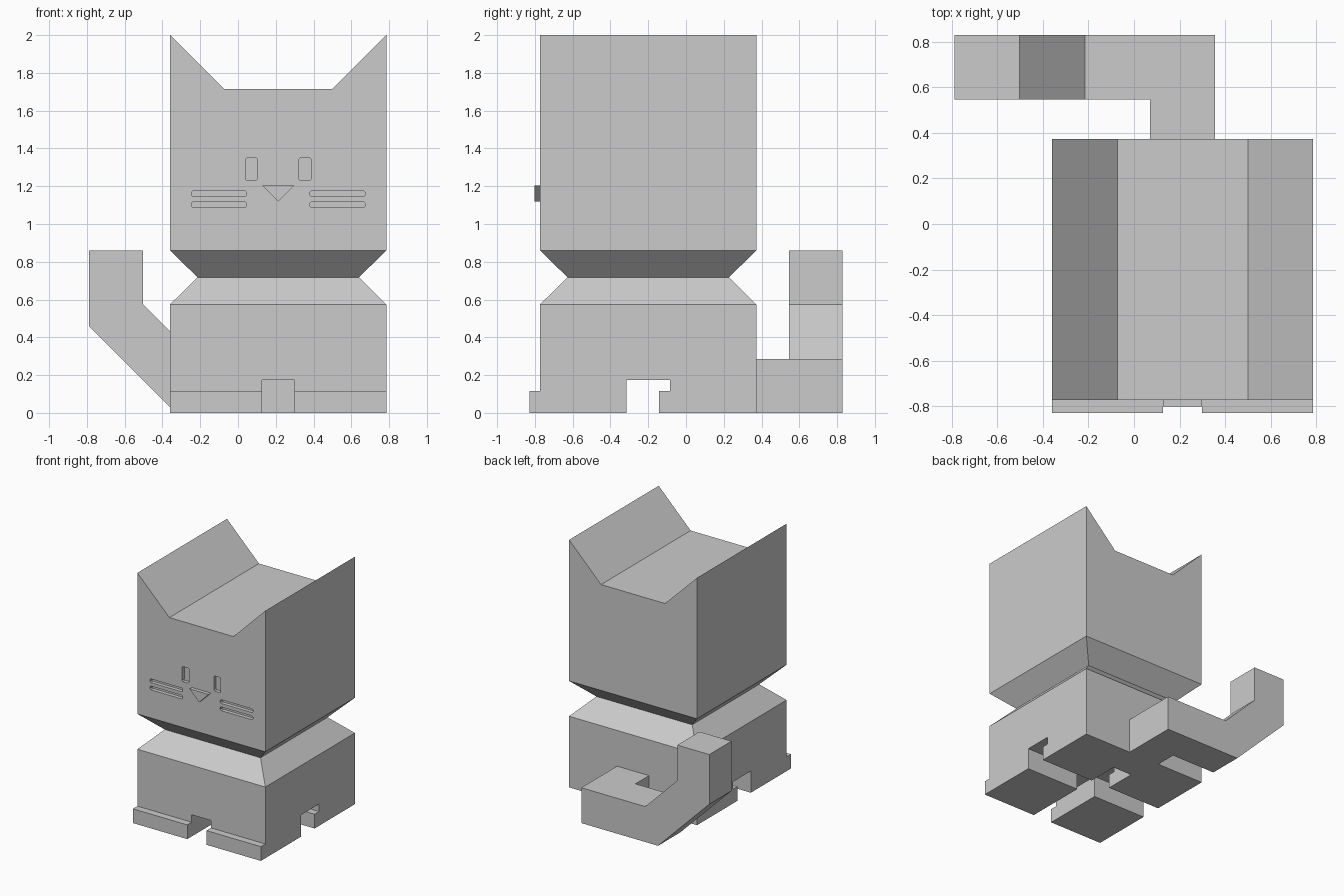
import bpy
import bmesh

if "Cube" in bpy.data.objects:
    bpy.data.objects.remove(bpy.data.objects["Cube"], do_unlink=True)

# Single material
GREY = (0.6, 0.6, 0.6, 1.0)
grey = bpy.data.materials.new("plain_grey")
grey.use_nodes = True
grey.diffuse_color = GREY
grey.node_tree.nodes["Principled BSDF"].inputs["Base Color"].default_value = GREY

# Main block extents
CX, CY, HALF = 0.213, -0.2, 0.572
LEFT, RIGHT = CX + HALF, CX - HALF
FRONT, BACK = CY - HALF, CY + HALF
GAP = 0.086          # half width of the gap between the legs


def finish(name, bm):
    bmesh.ops.recalc_face_normals(bm, faces=bm.faces)
    mesh = bpy.data.meshes.new(name)
    bm.to_mesh(mesh)
    bm.free()
    mesh.materials.append(grey)
    obj = bpy.data.objects.new(name, mesh)
    bpy.context.collection.objects.link(obj)
    return obj


def prism(name, profile, y0, y1):
    """Extrude an x-z outline along y."""
    bm = bmesh.new()
    face = bm.faces.new([bm.verts.new((x, y0, z)) for x, z in profile])
    out = bmesh.ops.extrude_face_region(bm, geom=[face])
    moved = [v for v in out["geom"] if isinstance(v, bmesh.types.BMVert)]
    bmesh.ops.translate(bm, verts=moved, vec=(0, y1 - y0, 0))
    return finish(name, bm)


def box(name, x0, x1, y0, y1, z0, z1):
    return prism(name, [(x0, z0), (x1, z0), (x1, z1), (x0, z1)], y0, y1)


def slot(name, x, z, w, h, depth=0.03, c=0.008):
    """Soft-cornered cutter for a slot in the face."""
    outline = []
    for sx, sz in ((1, 1), (-1, 1), (-1, -1), (1, -1)):
        corner = [(x + sx * w / 2, z + sz * (h / 2 - c)),
                  (x + sx * (w / 2 - c), z + sz * h / 2)]
        outline += corner if sx * sz > 0 else corner[::-1]
    return prism(name, outline, FRONT - 0.1, FRONT + depth)


def carve(target, cutters):
    bpy.context.view_layer.objects.active = target
    for cutter in cutters:
        mod = target.modifiers.new("carve", "BOOLEAN")
        mod.operation = "DIFFERENCE"
        mod.solver = "EXACT"
        mod.object = cutter
        bpy.ops.object.modifier_apply(modifier=mod.name)
        bpy.data.objects.remove(cutter, do_unlink=True)


# Torso and pinched neck, stacked square rings
bm = bmesh.new()
rings = []
for z, r in ((0, HALF), (0.575, HALF), (0.718, 0.428), (0.86, HALF)):
    rings.append([bm.verts.new((CX + sx * r, CY + sy * r, z))
                  for sx, sy in ((-1, -1), (1, -1), (1, 1), (-1, 1))])
for low, high in zip(rings, rings[1:]):
    for i in range(4):
        j = (i + 1) % 4
        bm.faces.new((low[i], low[j], high[j], high[i]))
bm.faces.new(rings[0])
bm.faces.new(rings[-1])
torso = finish("torso", bm)

# Gaps between the legs
carve(torso, [
    box("side_gap", -1, 1.5, -0.315, -0.086, -0.1, 0.175),
    box("front_gap", CX - GAP, CX + GAP, -1, 0.115, -0.1, 0.175),
])

# Toes in front of each leg
for row, y in (("front", FRONT), ("back", -0.086)):
    box(row + "_left_toe", CX + GAP, LEFT, y - 0.057, y, 0, 0.115)
    box(row + "_right_toe", RIGHT, CX - GAP, y - 0.057, y, 0, 0.115)

# Head with two ridge-shaped ears
EAR, CROWN = 0.286, 1.715
head = prism("head", [(RIGHT, 0.86), (LEFT, 0.86), (LEFT, 2), (LEFT - EAR, CROWN),
                      (RIGHT + EAR, CROWN), (RIGHT, 2)], FRONT, BACK)

# Eyes and whiskers cut into the face
cutters = []
for side in (-1, 1):
    cutters.append(slot("eye", CX + side * 0.142, 1.29, 0.062, 0.122))
    for z in (1.16, 1.102):
        cutters.append(slot("whisker", CX + side * 0.314, z, 0.292, 0.03))
carve(head, cutters)

# Nose
prism("nose", [(CX - GAP, 1.204), (CX + GAP, 1.204), (CX, 1.118)], FRONT - 0.029, FRONT)

# Tail: short base behind the torso, then a bend rising on the right
box("tail_base", 0.07, 0.356, BACK, 0.545, 0, 0.286)
prism("tail", [(0.356, 0), (-0.33, 0), (-0.788, 0.458), (-0.788, 0.86),
               (-0.502, 0.86), (-0.502, 0.573), (-0.215, 0.286), (0.356, 0.286)],
      0.545, 0.828)
